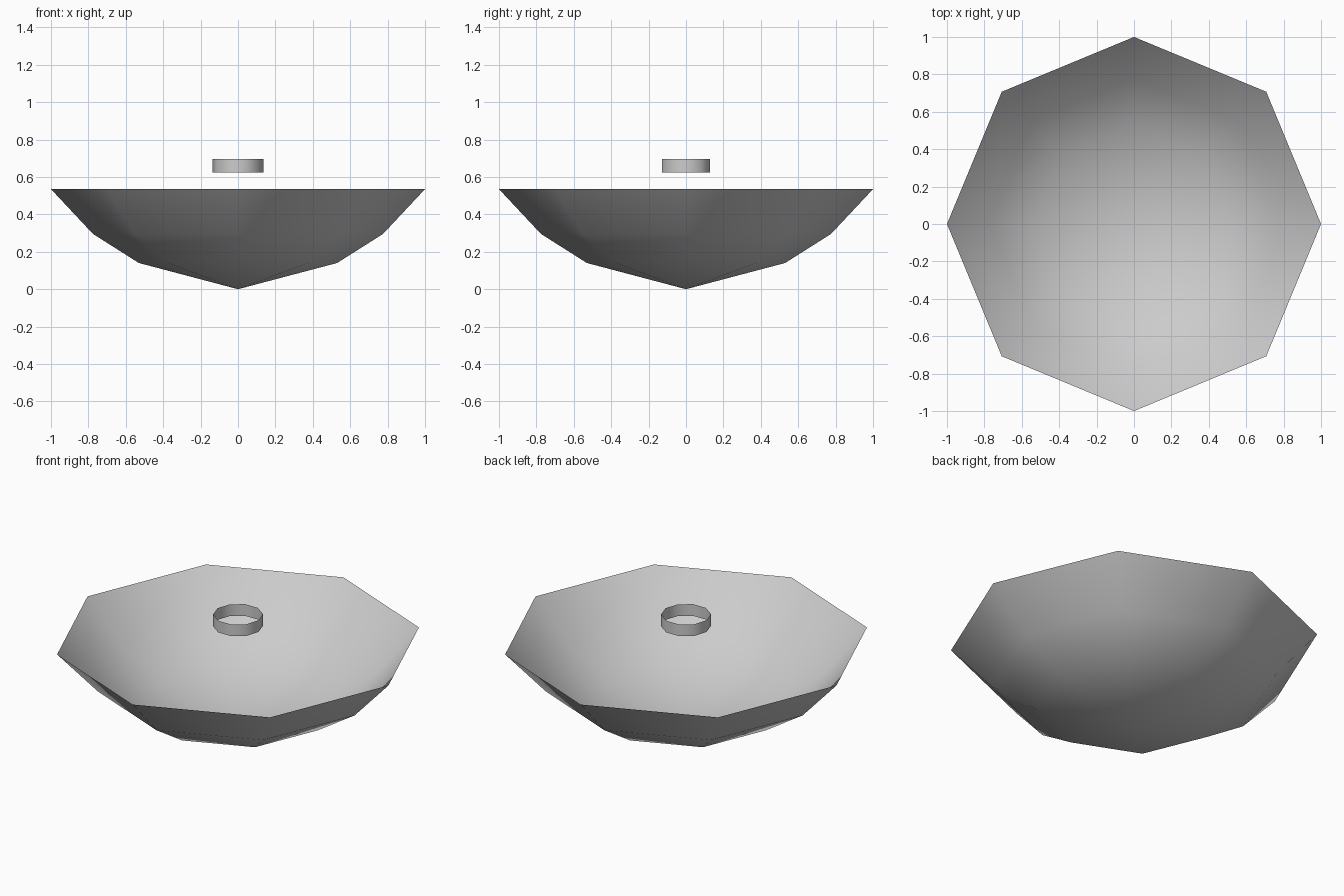
import bpy, bmesh
from math import cos, sin, tau

if "Cube" in bpy.data.objects:
    bpy.data.objects.remove(bpy.data.objects["Cube"])


def lathe(name, profile, sides, flip=False):
    """Open surface of revolution around z from (radius, height) points."""
    bm = bmesh.new()
    rings = []
    for r, z in profile:
        if r == 0:
            rings.append([bm.verts.new((0, 0, z))] * sides)
        else:
            rings.append([bm.verts.new((r * cos(tau * i / sides), r * sin(tau * i / sides), z))
                          for i in range(sides)])
    for a, b in zip(rings, rings[1:]):
        for i in range(sides):
            j = (i + 1) % sides
            corners = list(dict.fromkeys((a[i], a[j], b[j], b[i])))
            if flip:
                corners.reverse()
            bm.faces.new(corners).smooth = True
    mesh = bpy.data.meshes.new(name)
    bm.to_mesh(mesh)
    bm.free()
    obj = bpy.data.objects.new(name, mesh)
    bpy.context.collection.objects.link(obj)
    return obj


# Eight-sided dish, hollow side up
lathe("dish", [(0, 0), (0.53, 0.14), (0.775, 0.295), (1.0, 0.535)], 8, flip=True)

# Ten-sided open collar floating at the focus
lathe("focus_ring", [(0.136, 0.625), (0.136, 0.695)], 10)
